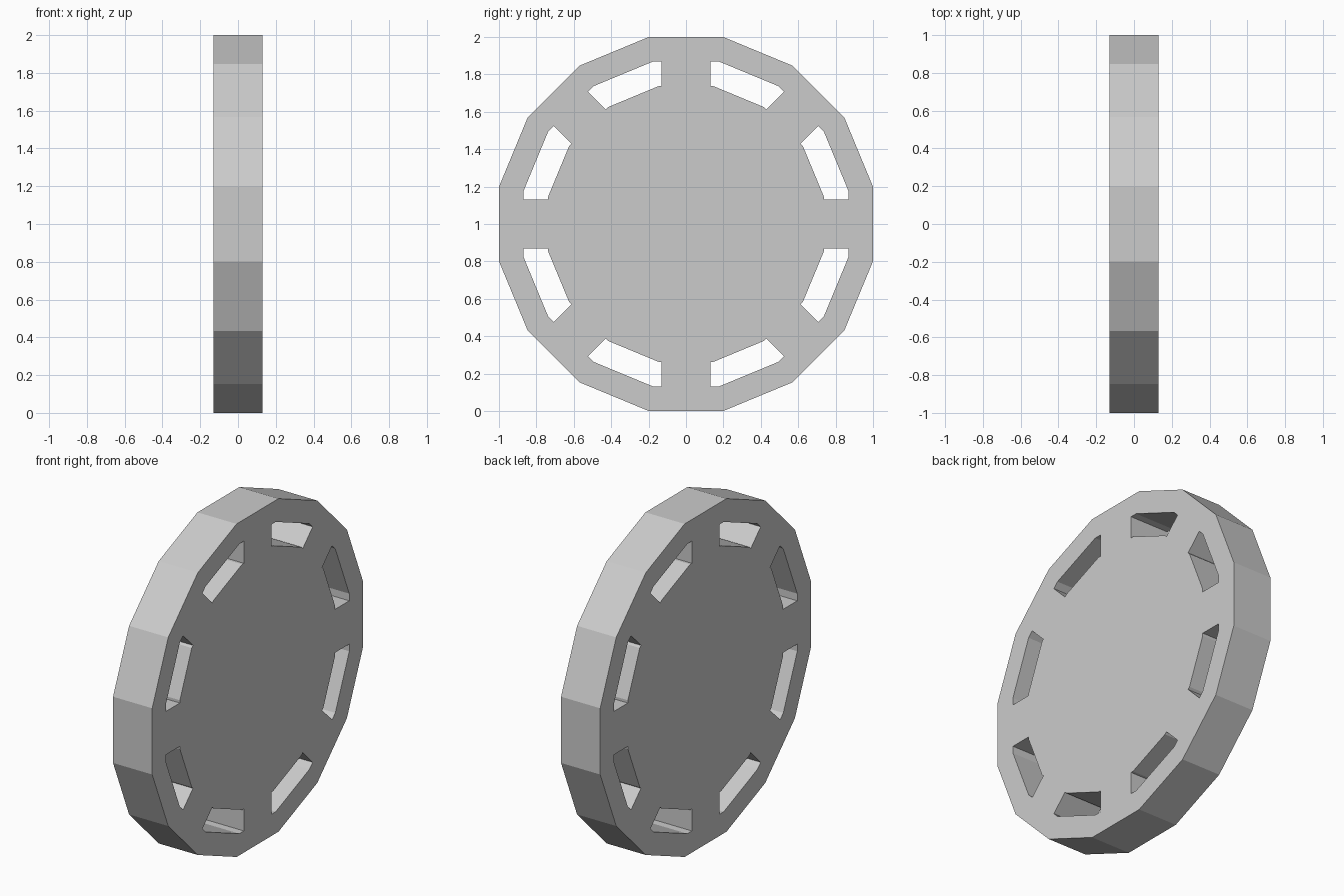
import bpy, bmesh
from math import sin, cos, tan, pi, radians
from mathutils import Vector

if "Cube" in bpy.data.objects:
    bpy.data.objects.remove(bpy.data.objects["Cube"])

HALF = 0.13          # half thickness, also half spoke width
RIM_IN, HUB = 0.87, 0.737   # flat-to-centre distances of rim inside and hub
T = tan(pi / 16)     # half side length of a 16-gon per unit apothem


def at(angle, along, across):
    """Point given along / across a spoke direction."""
    return (along * cos(angle) - across * sin(angle),
            along * sin(angle) + across * cos(angle))


def add_loop(curve, pts):
    s = curve.splines.new('POLY')
    s.points.add(len(pts) - 1)
    for p, (x, y) in zip(s.points, pts):
        p.co = (x, y, 0, 1)
    s.use_cyclic_u = True


curve = bpy.data.curves.new("wheel", 'CURVE')
curve.dimensions = '2D'
curve.fill_mode = 'BOTH'
curve.extrude = HALF

# sixteen-sided outer rim
add_loop(curve, [at(i * pi / 8, 1, T) for i in range(16)])

# eight slots between the spokes
for k in range(8):
    a, b = k * pi / 4, (k + 1) * pi / 4
    add_loop(curve, [
        at(a, RIM_IN, HALF), at(a, RIM_IN, RIM_IN * T),
        at(b, RIM_IN, -RIM_IN * T), at(b, RIM_IN, -HALF),
        at(b, HUB, -HALF), at(b, HUB, -HUB * T),
        at(a, HUB, HUB * T), at(a, HUB, HALF)])

wheel = bpy.data.objects.new("wheel", curve)
bpy.context.collection.objects.link(wheel)
bpy.context.view_layer.objects.active = wheel
wheel.select_set(True)
bpy.ops.object.convert(target='MESH')
wheel = bpy.context.object

# stand upright, weld and tidy
for v in wheel.data.vertices:
    x, y, z = v.co
    v.co = Vector((z, x, y + 1))
bm = bmesh.new()
bm.from_mesh(wheel.data)
bmesh.ops.remove_doubles(bm, verts=bm.verts, dist=0.0005)
bmesh.ops.recalc_face_normals(bm, faces=bm.faces)
for f in bm.faces:
    f.smooth = False
bm.to_mesh(wheel.data)
bm.free()
wheel.name = "wheel"
